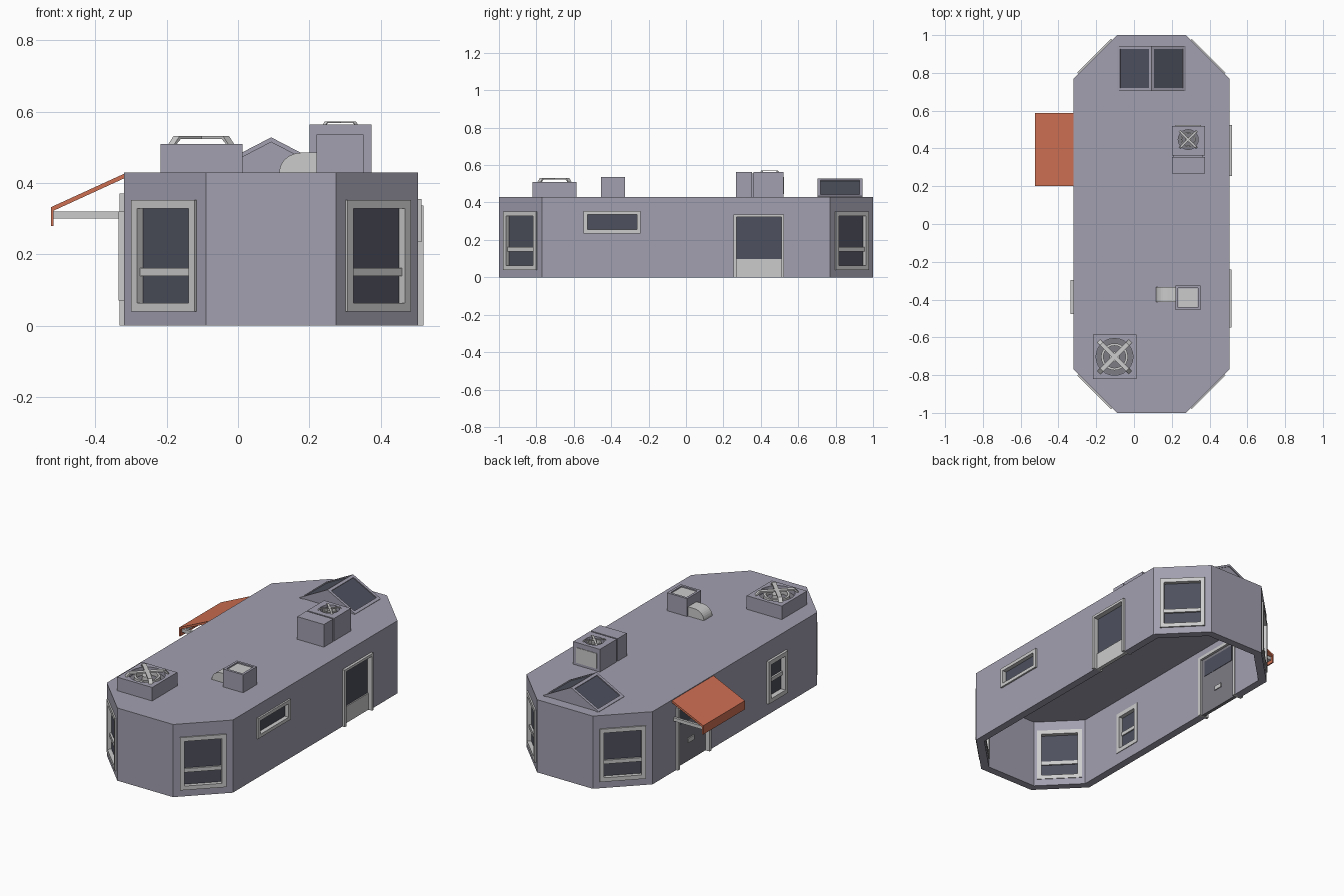
import bpy, bmesh, math
from mathutils import Matrix, Vector

if "Cube" in bpy.data.objects:
    bpy.data.objects.remove(bpy.data.objects["Cube"])

T = Matrix.Translation
I = Matrix.Identity(4)


def rot(a, ax):
    return Matrix.Rotation(a, 4, ax)


def material(name, rgb):
    m = bpy.data.materials.new(name)
    m.diffuse_color = (*rgb, 1)
    m.use_nodes = True
    m.node_tree.nodes["Principled BSDF"].inputs["Base Color"].default_value = m.diffuse_color
    return m


WALL = material("wall_paint", (0.36, 0.35, 0.43))
TRIM = material("light_trim", (0.52, 0.52, 0.54))
DOOR = material("door_grey", (0.2, 0.2, 0.23))
GLASS = material("dark_glass", (0.075, 0.08, 0.11))
CLOTH = material("orange_cloth", (0.62, 0.16, 0.085))


def finish(name, bm, mat, M=I):
    bm.transform(M)
    bmesh.ops.recalc_face_normals(bm, faces=bm.faces)
    me = bpy.data.meshes.new(name)
    bm.to_mesh(me)
    bm.free()
    if mat:
        me.materials.append(mat)
    ob = bpy.data.objects.new(name, me)
    bpy.context.collection.objects.link(ob)
    return ob


def boxes(name, items, mat, M=I):
    """Boxes given as (x0, x1, y0, y1, z0, z1), each optionally with its own matrix."""
    bm = bmesh.new()
    for it in items:
        b, m = it if isinstance(it[0], tuple) else (it, I)
        c = Vector(((b[0] + b[1]) / 2, (b[2] + b[3]) / 2, (b[4] + b[5]) / 2))
        s = Matrix.Diagonal((b[1] - b[0], b[3] - b[2], b[5] - b[4], 1))
        bmesh.ops.create_cube(bm, size=1, matrix=m @ T(c) @ s)
    return finish(name, bm, mat, M)


def prism(name, pts, lo, hi, mat, axis="Y", M=I):
    """Extrude an outline along Y (outline in xz) or Z (outline in xy)."""
    bm = bmesh.new()
    put = (lambda a, b, c: (a, b, c)) if axis == "Z" else (lambda a, b, c: (a, c, b))
    r = [[bm.verts.new(put(*p, c)) for p in pts] for c in (lo, hi)]
    n = len(pts)
    bm.faces.new(r[0])
    bm.faces.new(r[1])
    for i in range(n):
        j = (i + 1) % n
        bm.faces.new((r[0][i], r[0][j], r[1][j], r[1][i]))
    return finish(name, bm, mat, M)


def ring(name, r0, r1, z0, z1, mat, M, n=24):
    bm = bmesh.new()
    prof = [(r0, z0), (r1, z0), (r1, z1), (r0, z1)]
    g = [[bm.verts.new((r * math.cos(a), r * math.sin(a), z)) for r, z in prof]
         for a in (i * math.tau / n for i in range(n))]
    for i in range(n):
        for k in range(4):
            p, q, l = g[i], g[(i + 1) % n], (k + 1) % 4
            bm.faces.new((p[k], q[k], q[l], p[l]))
    return finish(name, bm, mat, M)


def circle(r, n=24):
    return [(r * math.cos(i * math.tau / n), r * math.sin(i * math.tau / n)) for i in range(n)]


def cut(ob, cutter):
    md = ob.modifiers.new("cut", "BOOLEAN")
    md.operation, md.object, md.solver = "DIFFERENCE", cutter, "EXACT"
    me = bpy.data.meshes.new_from_object(ob.evaluated_get(bpy.context.evaluated_depsgraph_get()))
    ob.modifiers.clear()
    ob.data = me
    bpy.data.objects.remove(cutter)


# hollow octagonal shell, open below
H, TH = 0.43, 0.045
def octagon(t):
    x0, x1, y, c = -0.32 + t, 0.505 - t, 1 - t, 0.23 - 0.586 * t
    return [(x0 + c, -y), (x1 - c, -y), (x1, -y + c), (x1, y - c),
            (x1 - c, y), (x0 + c, y), (x0, y - c), (x0, -y + c)]

shell = prism("body_shell", octagon(0), 0, H, WALL, "Z")
cut(shell, prism("inner_space", octagon(TH), -0.1, H - 0.02, None, "Z"))

# wall openings: local x points outward, local y runs along the wall
holes = []
def opening(name, M, u0, u1, z0, z1, f=0.02, out=0.01, bar=None, sill=True):
    holes.append(((-0.08, 0.04, u0 + f / 2, u1 - f / 2, z0 + f / 2 if sill else -0.1, z1 - f / 2), M))
    fr = [(-TH - 0.004, out, u0, u0 + f, z0, z1), (-TH - 0.004, out, u1 - f, u1, z0, z1),
          (-TH - 0.004, out, u0 + f, u1 - f, z1 - f, z1)]
    if sill:
        fr.append((-TH - 0.004, out, u0 + f, u1 - f, z0, z0 + f))
    if bar:
        fr.append((-0.032, -0.004, u0 + f, u1 - f, bar - 0.011, bar + 0.011))
    boxes(name + "_frame", fr, TRIM, M)

def pane(name, M, u0, u1, z0, z1, mat=GLASS, n0=-0.025, n1=-0.015):
    boxes(name, [(n0, n1, u0, u1, z0, z1)], mat, M)

for sx, ex in ((1, 0.39), (-1, -0.205)):
    for sy in (1, -1):
        n = "corner_window_%s_%s" % ("right" if sx > 0 else "left", "back" if sy > 0 else "front")
        M = T((ex, sy * 0.885, 0)) @ rot(math.atan2(sy, sx), "Z")
        opening(n, M, -0.126, 0.126, 0.04, 0.352, 0.024, 0.008, 0.15)
        pane(n + "_glass", M, -0.105, 0.105, 0.06, 0.335)

R = T((0.505, 0, 0))
L = T((-0.32, 0, 0)) @ rot(math.pi, "Z")
opening("slim_window", R, -0.547, -0.242, 0.235, 0.355)
pane("slim_window_glass", R, -0.53, -0.26, 0.25, 0.34)
opening("side_window", L, 0.297, 0.477, 0.07, 0.32, 0.025, 0.015, 0.19)
pane("side_window_glass", L, 0.32, 0.455, 0.09, 0.3)
opening("right_door", R, 0.255, 0.525, 0, 0.337, 0.015, 0.015, None, False)
pane("right_door_glass", R, 0.268, 0.512, 0.098, 0.325)
pane("right_door_panel", R, 0.268, 0.512, 0, 0.098, TRIM, -0.03, -0.008)
opening("left_door", L, -0.55, -0.235, 0, 0.37, 0.018, 0.012, None, False)
pane("left_door_leaf", L, -0.535, -0.25, 0, 0.355, DOOR, -0.035, -0.015)
pane("left_door_glass", L, -0.51, -0.275, 0.24, 0.335, GLASS, -0.037, -0.013)
pane("left_door_slot", L, -0.42, -0.365, 0.11, 0.135, TRIM, -0.04, -0.008)
cut(shell, boxes("wall_holes", holes, None))

# awning with front flap and support arms
prism("awning", [(-0.315, 0.428), (-0.525, 0.332), (-0.525, 0.28), (-0.518, 0.28),
                 (-0.518, 0.322), (-0.315, 0.415)], 0.2, 0.588, CLOTH)
boxes("awning_arms", [(-0.52, -0.32, y, y + 0.015, 0.3, 0.32) for y in (0.215, 0.56)]
      + [(-0.52, -0.505, 0.215, 0.575, 0.3, 0.32)], TRIM)


# roof fans: box with a round well, rings, hub and crossed guard straps
def fan(name, box, r, c, lift, w):
    top = box[5]
    M = T((*c, top))
    cut(boxes(name + "_housing", [box], WALL),
        prism("well", circle(r), -0.03, 0.02, None, "Z", M))
    prism(name + "_floor", circle(r * 0.99), -0.032, -0.028, DOOR, "Z", M)
    ring(name + "_ring", r * 0.6, r * 0.73, -0.03, -0.005, TRIM, M)
    prism(name + "_hub", circle(r * 0.28, 12), -0.03, -0.002, TRIM, "Z", M)
    e, t, k = r * 1.2, lift * 0.4, lift * 0.9
    strap = [(-e, 0), (-e + k, lift), (e - k, lift), (e, 0), (e - t, 0),
             (e - k - t / 2, lift - t), (-e + k + t / 2, lift - t), (-e + t, 0)]
    for i in (0, 1):
        prism("%s_strap_%d" % (name, i), strap, -w, w, TRIM, "Y",
              M @ rot(math.pi / 4 + i * math.pi / 2, "Z"))

fan("large_fan", (-0.218, 0.012, -0.82, -0.585, 0.42, 0.51), 0.098, (-0.103, -0.703), 0.022, 0.012)
fan("small_fan", (0.2, 0.375, 0.362, 0.52, 0.42, 0.564), 0.053, (0.287, 0.447), 0.008, 0.006)
boxes("cooler_front_box", [(0.2, 0.375, 0.268, 0.354, 0.42, 0.564), (0.21, 0.365, 0.354, 0.362, 0.42, 0.555)], WALL)
boxes("cooler_back_grille", [(0.22, 0.355, 0.515, 0.523, 0.445, 0.535)], TRIM)

# vent box with an inset lid and a rounded duct
cut(boxes("vent_box", [(0.22, 0.352, -0.455, -0.325, 0.42, 0.536)], WALL),
    boxes("lid_recess", [(0.234, 0.338, -0.441, -0.339, 0.528, 0.56)], None))
boxes("vent_lid", [(0.236, 0.336, -0.439, -0.341, 0.52, 0.53)], TRIM)
arc = [(0.178 - 0.062 * math.cos(a), 0.43 + 0.055 * math.sin(a))
       for a in (i * math.pi / 16 for i in range(9))]
prism("vent_duct", arc + [(0.222, 0.485), (0.222, 0.43)], -0.412, -0.333, TRIM)

# gabled skylight: solid base, framed pane on each slope
prism("skylight_base", [(-0.085, 0.425), (0.27, 0.425), (0.27, 0.428), (0.093, 0.517),
                        (-0.085, 0.428)], 0.708, 0.938, WALL)
for side, a in (("right", 0), ("left", math.pi)):
    M = T((0.093, 0.823, 0.528)) @ rot(a, "Z") @ rot(math.atan2(0.095, 0.183), "Y")
    boxes("skylight_frame_" + side, [(0, 0.016, -0.12, 0.12, -0.012, 0), (0.187, 0.205, -0.12, 0.12, -0.012, 0),
          (0.016, 0.187, -0.12, -0.104, -0.012, 0), (0.016, 0.187, 0.104, 0.12, -0.012, 0)], WALL, M)
    boxes("skylight_glass_" + side, [(0.01, 0.195, -0.108, 0.108, -0.012, -0.005)], GLASS, M)
